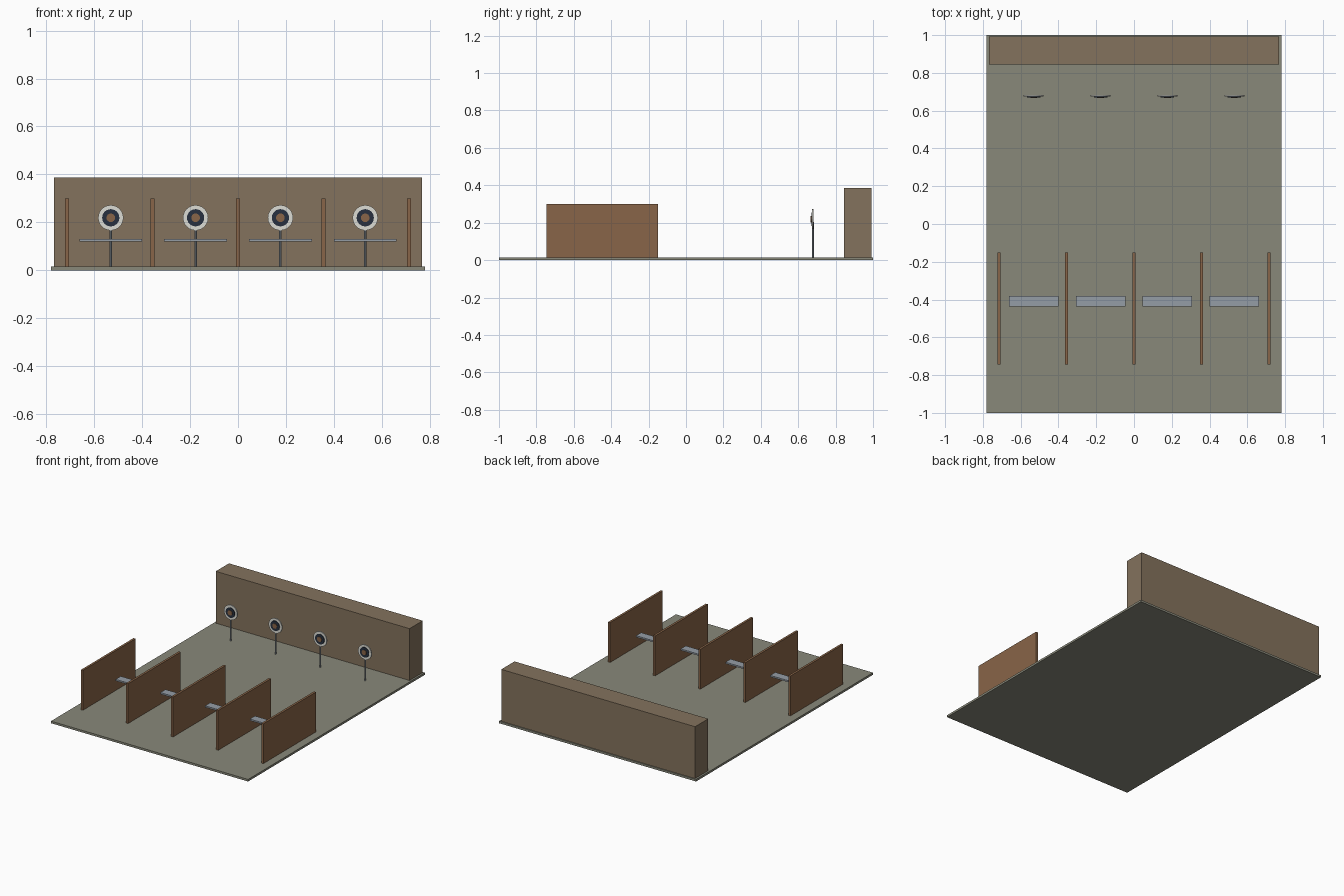
import bpy
import bmesh
from math import radians
from mathutils import Matrix, Vector

cube = bpy.data.objects.get("Cube")
if cube:
    bpy.data.objects.remove(cube, do_unlink=True)


def make_material(name, rgb):
    mat = bpy.data.materials.new(name)
    mat.use_nodes = True
    color = (*rgb, 1)
    mat.diffuse_color = color
    mat.node_tree.nodes["Principled BSDF"].inputs["Base Color"].default_value = color
    return mat


GRAVEL = make_material("gravel", (0.25, 0.25, 0.195))
EARTH = make_material("earth", (0.23, 0.17, 0.11))
WOOD = make_material("wood", (0.25, 0.13, 0.065))
STEEL = make_material("steel", (0.30, 0.34, 0.38))
WHITE = make_material("target white", (0.72, 0.72, 0.66))
NAVY = make_material("target navy", (0.02, 0.03, 0.05))


def finish(name, bm, mat):
    mesh = bpy.data.meshes.new(name)
    bm.to_mesh(mesh)
    bm.free()
    mesh.materials.append(mat)
    obj = bpy.data.objects.new(name, mesh)
    bpy.context.collection.objects.link(obj)
    return obj


def box(name, low, high, mat):
    low, high = Vector(low), Vector(high)
    bm = bmesh.new()
    matrix = Matrix.Translation((low + high) / 2) @ Matrix.Diagonal((*(high - low), 1))
    bmesh.ops.create_cube(bm, size=1, matrix=matrix)
    return finish(name, bm, mat)


def cylinder(name, center, radius, depth, mat, sides, facing_front=False):
    bm = bmesh.new()
    matrix = Matrix.Translation(center)
    if facing_front:
        matrix = matrix @ Matrix.Rotation(radians(90), 4, "X")
    bmesh.ops.create_cone(bm, cap_ends=True, segments=sides, radius1=radius,
                          radius2=radius, depth=depth, matrix=matrix)
    return finish(name, bm, mat)


# Ground slab and backstop wall
FLOOR = 0.015
box("ground", (-0.78, -1, 0), (0.78, 1, FLOOR), GRAVEL)
box("backstop", (-0.767, 0.844, FLOOR), (0.767, 0.993, 0.386), EARTH)

# Partitions between the lanes
for i in range(5):
    x = (i - 2) * 0.357
    box(f"partition_{i + 1}", (x - 0.008, -0.745, FLOOR), (x + 0.008, -0.15, 0.30), WOOD)

# Each lane has a shelf and a round target on a post
BACK = 0.682
TARGET_Z = 0.219
rings = [("outer_ring", 0.053, 0.008, WHITE),
         ("middle_ring", 0.036, 0.012, NAVY),
         ("bullseye", 0.018, 0.016, WOOD)]
for i in range(4):
    x = (i - 1.5) * 0.354
    lane = i + 1
    box(f"shelf_{lane}", (x - 0.131, -0.438, 0.12), (x + 0.131, -0.38, 0.131), STEEL)
    cylinder(f"target_post_{lane}", (x, 0.679, 0.11), 0.005, 0.19, STEEL, 8)
    for part, radius, depth, mat in rings:
        cylinder(f"{part}_{lane}", (x, BACK - depth / 2, TARGET_Z), radius, depth,
                 mat, 24, facing_front=True)
